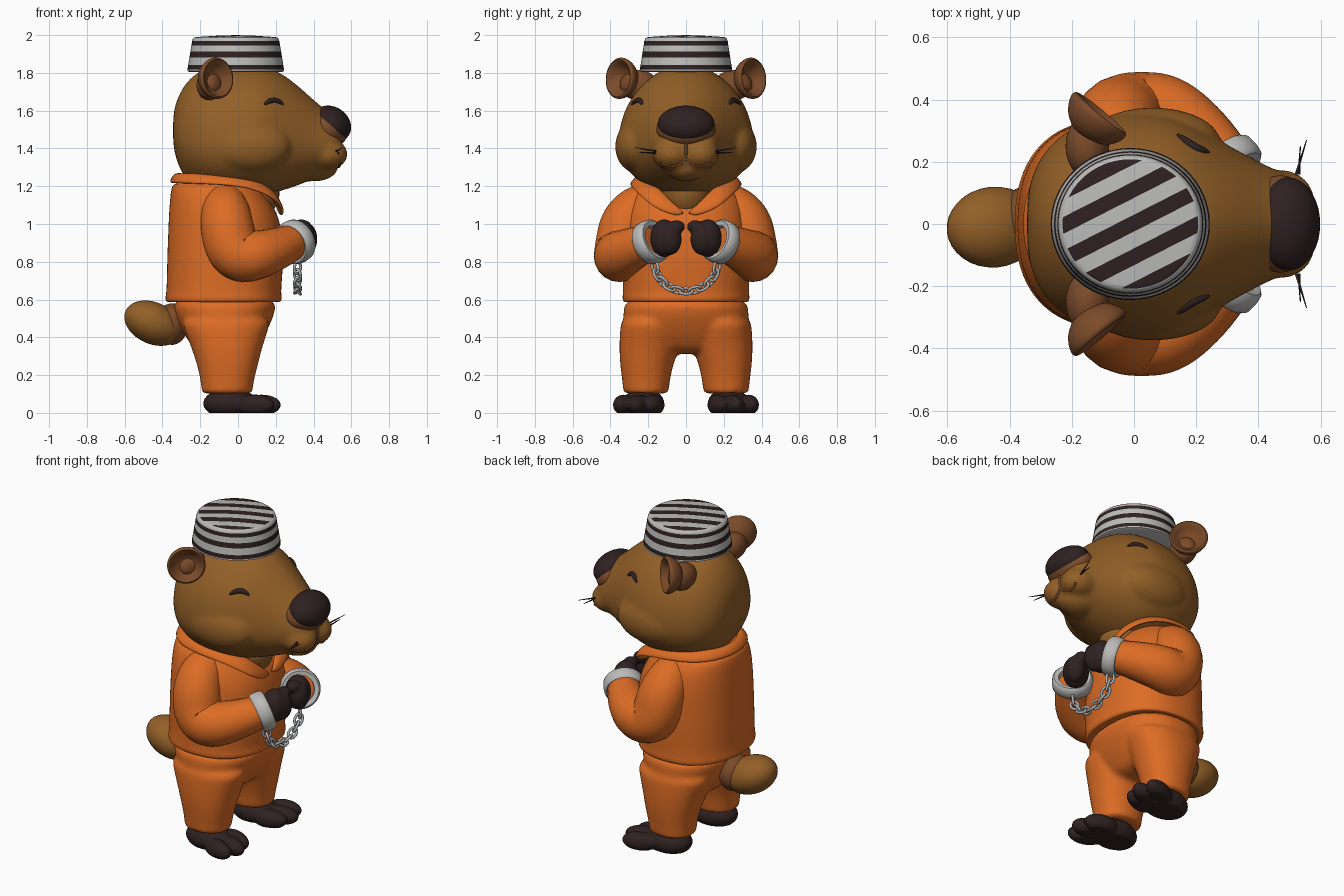
import bpy, bmesh, math
from mathutils import Vector, Matrix

if "Cube" in bpy.data.objects:
    bpy.data.objects.remove(bpy.data.objects["Cube"])

def material(name, r, g, b):
    m = bpy.data.materials.new(name)
    m.diffuse_color = (r, g, b, 1)
    m.use_nodes = True
    m.node_tree.nodes["Principled BSDF"].inputs["Base Color"].default_value = m.diffuse_color
    return m

FUR = material("brown fur", 0.29, 0.115, 0.02)
EAR = material("reddish brown", 0.20, 0.07, 0.022)
DARK = material("dark brown", 0.028, 0.015, 0.015)
ORANGE = material("orange cloth", 0.72, 0.15, 0.018)
WHITE = material("off white cloth", 0.5, 0.5, 0.49)
STEEL = material("steel", 0.42, 0.43, 0.44)

def finish(name, bm, mats, subsurf=0):
    bmesh.ops.recalc_face_normals(bm, faces=bm.faces)
    me = bpy.data.meshes.new(name)
    bm.to_mesh(me)
    bm.free()
    ob = bpy.data.objects.new(name, me)
    bpy.context.collection.objects.link(ob)
    for m in mats:
        me.materials.append(m)
    if subsurf:
        ob.modifiers.new("round", 'SUBSURF').levels = subsurf
    return ob

def loft_bm(rings, caps=True):
    bm = bmesh.new()
    vs = [[bm.verts.new(p) for p in ring] for ring in rings]
    n = len(vs[0])
    for a, b in zip(vs, vs[1:]):
        for i in range(n):
            bm.faces.new((a[i], a[(i + 1) % n], b[(i + 1) % n], b[i]))
    if caps:
        bm.faces.new(vs[0])
        bm.faces.new(vs[-1])
    return bm

def angles(n):
    return [2 * math.pi * i / n for i in range(n)]

def power(v, e):
    return math.copysign(abs(v) ** e, v)

def column(name, sections, mat, e=0.85, n=24):
    """Upright loft; sections are (z, x0, x1, y0, y1)."""
    rings = [[((x0 + x1) / 2 + (x1 - x0) / 2 * power(math.cos(a), e),
               (y0 + y1) / 2 + (y1 - y0) / 2 * power(math.sin(a), e), z) for a in angles(n)]
             for z, x0, x1, y0, y1 in sections]
    return finish(name, loft_bm(rings), [mat], 2)

def lathe_bm(profile, n=48):
    bm = loft_bm([[(r * math.cos(a), r * math.sin(a), h) for a in angles(n)] for r, h in profile], False)
    bmesh.ops.remove_doubles(bm, verts=bm.verts, dist=1e-5)
    return bm

def ball(name, loc, rad, mat, pitch=0, yaw=0):
    bm = bmesh.new()
    bmesh.ops.create_uvsphere(bm, u_segments=32, v_segments=20, radius=1)
    bm.transform(Matrix.Translation(loc) @ Matrix.Rotation(yaw, 4, 'Z')
                 @ Matrix.Rotation(pitch, 4, 'Y') @ Matrix.Diagonal((*rad, 1)))
    return finish(name, bm, [mat])

def tube(name, pts, width, mat, radii=None, cyclic=False, nurbs=False, res=3):
    cu = bpy.data.curves.new(name, 'CURVE')
    cu.dimensions, cu.bevel_depth, cu.bevel_resolution, cu.use_fill_caps = '3D', width, res, True
    sp = cu.splines.new('NURBS' if nurbs else 'POLY')
    sp.points.add(len(pts) - 1)
    for i, p in enumerate(pts):
        sp.points[i].co = (*p, 1)
        sp.points[i].radius = radii[i] if radii else 1
    sp.use_cyclic_u = cyclic
    if nurbs:
        sp.order_u, sp.use_endpoint_u, sp.resolution_u = 3, True, 10
    cu.materials.append(mat)
    ob = bpy.data.objects.new(name, cu)
    bpy.context.collection.objects.link(ob)
    return ob

def fuse(name, obs, voxel, rounds):
    """Join overlapping parts into one soft sculpted skin."""
    bpy.ops.object.select_all(action='DESELECT')
    for o in obs:
        o.select_set(True)
    bpy.context.view_layer.objects.active = obs[0]
    bpy.ops.object.convert(target='MESH')
    bpy.ops.object.join()
    ob = bpy.context.view_layer.objects.active
    ob.name = name
    rm = ob.modifiers.new("skin", 'REMESH')
    rm.mode, rm.voxel_size = 'VOXEL', voxel
    sm = ob.modifiers.new("soften", 'SMOOTH')
    sm.factor, sm.iterations = 0.5, rounds
    bpy.ops.object.convert(target='MESH')
    return ob

# Head: loft along x (x, top, bottom, half width), plus cheeks, muzzle and chin
stations = [(-.345, 1.58, 1.42, .09), (-.325, 1.66, 1.33, .17), (-.28, 1.75, 1.23, .25),
            (-.2, 1.82, 1.17, .315), (-.08, 1.85, 1.14, .355), (.05, 1.85, 1.14, .365),
            (.15, 1.84, 1.15, .345), (.25, 1.79, 1.18, .285), (.34, 1.715, 1.21, .235),
            (.42, 1.64, 1.25, .19), (.5, 1.58, 1.28, .16), (.55, 1.52, 1.31, .12)]
rings = []
for x, top, bot, hw in stations:
    zc = bot + .4 * (top - bot)
    rings.append([(x, hw * power(math.cos(a), 1.1),
                   zc + math.sin(a) * (top - zc if math.sin(a) > 0 else zc - bot)) for a in angles(28)])
head_parts = [finish("head", loft_bm(rings), [FUR], 2),
              ball("chin", (.4, 0, 1.3), (.13, .11, .075), FUR)]
for s in (1, -1):
    head_parts += [ball("cheek", (.06, s * .26, 1.41), (.22, .115, .14), FUR),
                   ball("muzzle", (.47, s * .075, 1.37), (.11, .1, .085), FUR)]
head = fuse("head", head_parts, .014, 6)

def on_head(origin, direction):
    hit, loc, nor, _ = head.ray_cast(Vector(origin), Vector(direction))
    return loc if hit else Vector(origin) + Vector(direction)

# Nose and the darker fur around it
ball("nose_surround", (.47, 0, 1.505), (.115, .157, .09), EAR, .61)
ball("nose", (.495, 0, 1.53), (.11, .15, .09), DARK, .61)
tube("mouth_centre", [on_head((2, 0, z), (-1, 0, 0)) for z in (1.43, 1.40, 1.37, 1.345)], .007, EAR)

for s in (1, -1):
    # Closed eyes, mouth corners and whiskers
    eye = [on_head((.14 + .1 * t, s * 1.0, 1.633 + .022 * math.sin(math.pi * t)), (0, -s, 0))
           for t in [i / 8 for i in range(9)]]
    tube("closed_eye", eye, .013, DARK, [.4, .8, 1, 1.1, 1.1, 1.1, 1, .8, .4])
    tube("mouth_corner", [on_head((2, s * y, z), (-1, 0, 0)) for y, z in
                          ((0, 1.345), (.03, 1.318), (.07, 1.303), (.11, 1.312), (.13, 1.33))], .007, EAR)
    for a, b in (((.52, .155, 1.385), (.555, .27, 1.405)), ((.53, .16, 1.375), (.535, .25, 1.38))):
        tube("whisker", [(a[0], s * a[1], a[2]), (b[0], s * b[1], b[2])], .005, DARK, [1, .3])

    # Cupped ear with a darker hollow
    bm = lathe_bm([(0, -.07), (.05, -.062), (.09, -.035), (.11, .005), (.112, .025), (.1, .035),
                   (.086, .022), (.06, -.01), (.03, -.022), (0, -.025)], 32)
    turn = Vector((.62, s * .75, .08)).to_track_quat('Z', 'Y').to_matrix().to_4x4()
    bm.transform(Matrix.Translation((-.125, s * .335, 1.77)) @ turn)
    finish("ear", bm, [EAR], 1)
    ball("ear_root", (-.15, s * .25, 1.735), (.07, .1, .08), EAR)

# Striped cap: bands by height, slanted bands on the crown
bands = [1.818, 1.842, 1.882, 1.912, 1.945, 1.968]
bm = lathe_bm([(0, 1.81), (.245, 1.805), (.256, 1.81)]
              + [(.257 - .028 * (z - 1.81) / .17, z) for z in bands]
              + [(.227, 1.98), (.218, 1.988), (.205, 1.99), (.1, 1.997), (0, 2.0)], 64)
slant = Vector((-math.sin(.49), math.cos(.49), 0))
for k in range(-5, 6):
    crown = [f for f in bm.faces if f.calc_center_median().z > 1.986]
    geom = set(crown)
    for f in crown:
        geom.update(f.verts, f.edges)
    bmesh.ops.bisect_plane(bm, geom=list(geom), plane_co=slant * (k * .05 + .022), plane_no=slant, dist=1e-6)
for f in bm.faces:
    c = f.calc_center_median()
    if c.z > 1.986:
        f.material_index = math.floor((c.dot(slant) - .022) / .05) % 2
    else:
        f.material_index = sum(c.z > z for z in bands) % 2
bm.transform(Matrix.Translation((-.012, 0, 0)) @ Matrix.Diagonal((1, .955, 1, 1)))
finish("striped_cap", bm, [WHITE, DARK])

# Shirt with a flared hem, and the neck in its opening
column("shirt", [(.6, -.33, .17, -.29, .29), (.585, -.37, .215, -.325, .325), (.59, -.385, .232, -.336, .336),
                 (.615, -.388, .236, -.34, .34), (.64, -.38, .228, -.335, .335), (.8, -.378, .245, -.34, .34),
                 (.95, -.372, .235, -.335, .335), (1.05, -.368, .215, -.325, .325), (1.13, -.362, .165, -.305, .305),
                 (1.19, -.355, .12, -.275, .275), (1.22, -.34, .08, -.24, .24), (1.225, -.25, 0, -.15, .15)], ORANGE)
ball("neck", (.08, 0, 1.17), (.14, .13, .15), FUR)

# Collar: inner and outer edge points for one half, mirrored
edge = [((.222, .004, 1.04), (.232, .03, 1.035)), ((.205, .06, 1.10), (.24, .15, 1.07)),
        ((.165, .135, 1.18), (.2, .225, 1.13)), ((.06, .2, 1.235), (.08, .285, 1.19)),
        ((-.1, .225, 1.25), (-.1, .305, 1.21)), ((-.25, .18, 1.255), (-.3, .235, 1.215)),
        ((-.33, 0, 1.255), (-.385, 0, 1.22))]
flip = Vector((1, -1, 1))
strip = edge + [tuple(Vector(p) * flip for p in pair) for pair in edge[-2::-1]]
bm = bmesh.new()
rows = [[bm.verts.new(Vector(a).lerp(Vector(b), t) + Vector((0, 0, .025 * math.sin(math.pi * t))))
         for t in (0, .5, 1)] for a, b in strip]
for p, q in zip(rows, rows[1:]):
    for i in range(2):
        bm.faces.new((p[i], p[i + 1], q[i + 1], q[i]))
collar = finish("collar", bm, [ORANGE])
thick = collar.modifiers.new("thickness", 'SOLIDIFY')
thick.thickness, thick.offset = .026, 0
collar.modifiers.new("round", 'SUBSURF').levels = 2

# Trousers: hips and two legs blended together
pants = [column("hips", [(.31, -.2, .06, -.17, .17), (.36, -.25, .11, -.27, .27), (.45, -.31, .165, -.335, .335),
                         (.55, -.345, .205, -.335, .335), (.62, -.345, .2, -.32, .32)], ORANGE)]
for s in (1, -1):
    leg = [(.1, -.185, .065, .105, .32), (.11, -.195, .08, .09, .335), (.15, -.195, .08, .088, .335),
           (.25, -.215, .105, .07, .35), (.35, -.25, .13, .03, .355), (.45, -.29, .165, .02, .35),
           (.52, -.31, .18, .02, .34)]
    pants.append(column("leg", [(z, a, b, *sorted((s * c, s * d))) for z, a, b, c, d in leg], ORANGE, 0.9))
fuse("trousers", pants, .014, 5)

# Tail
ball("tail_base", (-.35, .01, .47), (.085, .11, .11), EAR)
ball("tail", (-.45, -.01, .475), (.16, .13, .11), FUR, .43, .1)

for s in (1, -1):
    # Foot with three toes and a flat sole
    foot = [ball("foot", (-.04, s * .225, .05), (.145, .11, .08), DARK)]
    for y, x in ((.17, .1), (.25, .125), (.33, .09)):
        foot.append(ball("toe", (x, s * y, .042), (.105, .052, .055), DARK, 0, s * .25))
    foot = fuse("foot", foot, .009, 3)
    for v in foot.data.vertices:
        v.co.z = max(v.co.z, 0)

    # Sleeve bent at the elbow
    arm = [(-.07, .18, 1.12), (-.07, .305, 1.07), (-.03, .35, .82), (.15, .355, .84), (.3, .19, .91)]
    tube("sleeve", [(x, s * y, z) for x, y, z in arm], .14, ORANGE, [.75, 1, 1.03, .9, .66], nurbs=True, res=8)

    # Cuff around the wrist
    bm = lathe_bm([(.08, -.035), (.105, -.04), (.115, -.03), (.118, 0), (.115, .03), (.105, .04), (.08, .035), (.08, -.035)])
    turn = Vector((.6, -s * .72, .33)).to_track_quat('Z', 'Y').to_matrix().to_4x4()
    bm.transform(Matrix.Translation((.3, s * .185, .905)) @ turn)
    finish("cuff", bm, [WHITE])

    # Hand as a soft fist
    fuse("hand", [ball("palm", (.335, s * .115, .925), (.075, .075, .1), DARK),
                  ball("fingers", (.365, s * .085, .92), (.055, .062, .085), DARK),
                  ball("thumb", (.35, s * .05, .985), (.04, .045, .035), DARK)], .009, 3)

# Chain hanging between the cuffs
LINKS = 11
for k in range(LINKS):
    a = math.pi * (k + .5) / LINKS
    centre = Vector((.315, .165 * math.cos(a), .79 - .145 * math.sin(a)))
    along = Vector((0, -.165 * math.sin(a), -.145 * math.cos(a))).normalized()
    roll = math.pi / 4 + (math.pi / 2 if k % 2 else 0)
    side = Vector((1, 0, 0)) * math.cos(roll) + along.cross(Vector((1, 0, 0))) * math.sin(roll)
    tube("chain_link", [centre + along * .033 * math.cos(t) + side * .022 * power(math.sin(t), .8)
                        for t in angles(20)], .008, STEEL, cyclic=True)

# Turn everything into plain smooth meshes
bpy.ops.object.select_all(action='SELECT')
bpy.context.view_layer.objects.active = head
bpy.ops.object.convert(target='MESH')
bpy.ops.object.shade_smooth_by_angle(angle=math.radians(40))
